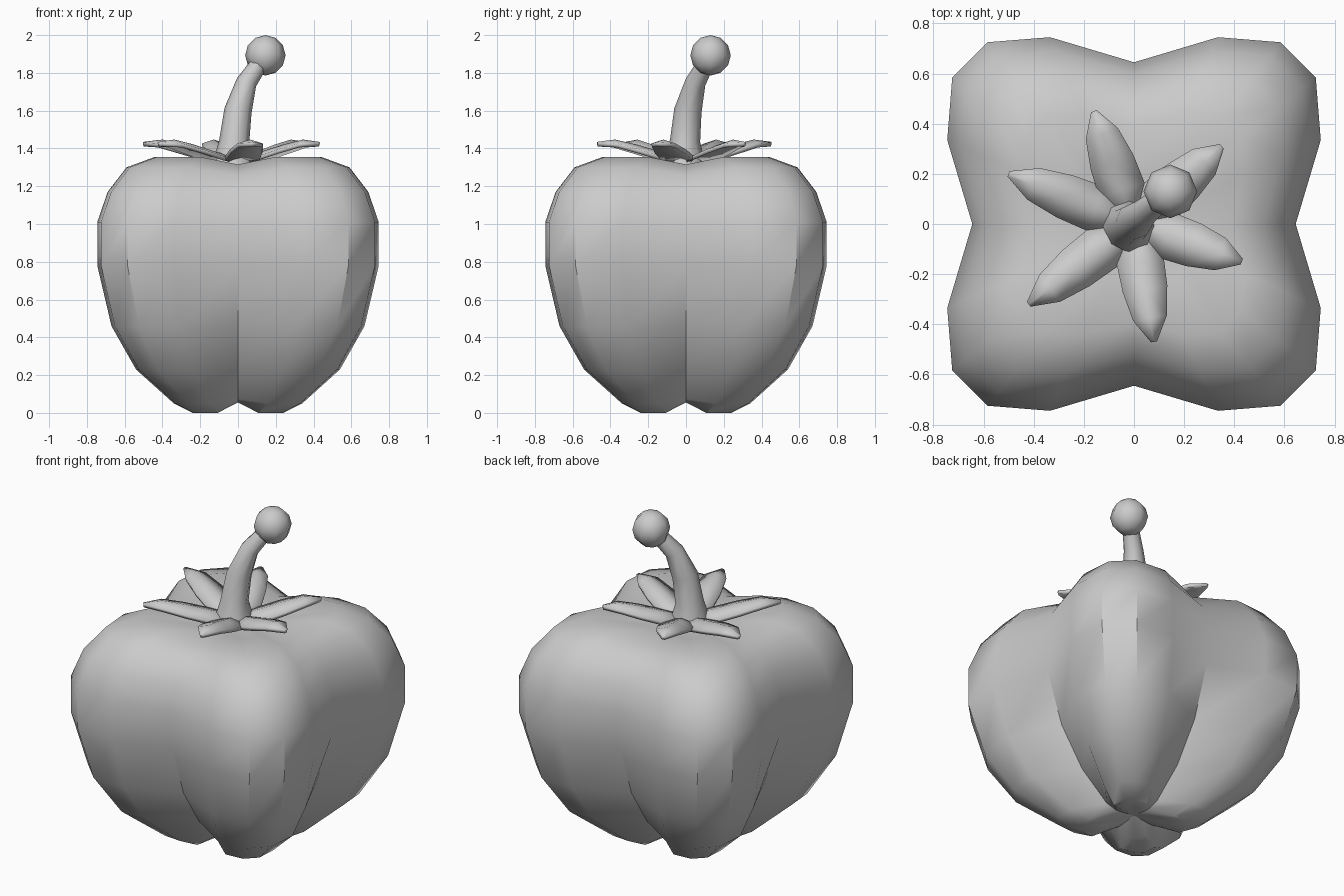
import bpy, bmesh, math
from mathutils import Vector

cube = bpy.data.objects.get("Cube")
if cube:
    bpy.data.objects.remove(cube)

grey = bpy.data.materials.new("plain_grey")
grey.use_nodes = True
grey.diffuse_color = (0.6, 0.6, 0.6, 1)
grey.node_tree.nodes["Principled BSDF"].inputs["Base Color"].default_value = (0.6, 0.6, 0.6, 1)


def finish(bm, name, angle):
    """Turn a bmesh into a named, smooth-shaded object."""
    bmesh.ops.recalc_face_normals(bm, faces=bm.faces[:])
    mesh = bpy.data.meshes.new(name)
    bm.to_mesh(mesh)
    bm.free()
    ob = bpy.data.objects.new(name, mesh)
    bpy.context.collection.objects.link(ob)
    mesh.materials.append(grey)
    bpy.ops.object.select_all(action='DESELECT')
    ob.select_set(True)
    bpy.context.view_layer.objects.active = ob
    bpy.ops.object.shade_smooth_by_angle(angle=math.radians(angle))
    return ob


def skin(bm, rings, bottom, top):
    """Bridge closed rings of points and close both ends with fans."""
    loops = [[bm.verts.new(p) for p in ring] for ring in rings]
    n = len(loops[0])
    for a, b in zip(loops, loops[1:]):
        for i in range(n):
            j = (i + 1) % n
            bm.faces.new((a[i], a[j], b[j], b[i]))
    for loop, tip in ((loops[0], bottom), (loops[-1], top)):
        v = bm.verts.new(tip)
        for i in range(n):
            bm.faces.new((loop[i], loop[(i + 1) % n], v))


# Four-lobed body: lobe reach, lobe height, valley reach, valley height
levels = [
    (0.14, 0.025, 0.07, 0.06), (0.24, 0.0, 0.13, 0.055),
    (0.34, 0.05, 0.20, 0.075), (0.54, 0.23, 0.38, 0.23),
    (0.67, 0.46, 0.53, 0.46), (0.745, 0.78, 0.635, 0.77),
    (0.745, 1.01, 0.645, 1.0), (0.69, 1.17, 0.60, 1.16),
    (0.59, 1.30, 0.51, 1.26), (0.44, 1.355, 0.39, 1.315),
    (0.22, 1.33, 0.20, 1.31),
]
lobe = [(1.0, 0.45), (0.973, 0.785), (0.785, 0.973), (0.45, 1.0)]


def body_ring(reach, z, valley, valley_z):
    ring = []
    for q in range(4):
        c, s = round(math.cos(q * math.pi / 2)), round(math.sin(q * math.pi / 2))
        ring.append((c * valley, s * valley, valley_z))
        for u, v in lobe:
            ring.append(((c * u - s * v) * reach, (s * u + c * v) * reach, z))
    return ring


bm = bmesh.new()
skin(bm, [body_ring(*lv) for lv in levels], (0, 0, 0.07), (0, 0, 1.3))
finish(bm, "pepper_body", 38)

# Bent stem: centre and radius at each step
path = [((-0.02, -0.01, 1.30), 0.12), ((-0.02, -0.005, 1.44), 0.08),
        ((0.0, 0.01, 1.6), 0.073), ((0.045, 0.05, 1.75), 0.055),
        ((0.12, 0.11, 1.86), 0.045)]
points = [Vector(p) for p, r in path]
rings = []
for i, (p, r) in enumerate(path):
    along = points[min(i + 1, len(path) - 1)] - points[max(i - 1, 0)]
    turn = Vector((0, 0, 1)).rotation_difference(along)
    rings.append([points[i] + turn @ Vector((r * math.cos(a), r * math.sin(a), 0))
                  for a in (k * math.pi / 4 for k in range(8))])
bm = bmesh.new()
skin(bm, rings, points[0], points[-1])
finish(bm, "stem", 50)

# Round knob at the stem end
bm = bmesh.new()
bmesh.ops.create_uvsphere(bm, u_segments=8, v_segments=6, radius=0.107)
bmesh.ops.translate(bm, verts=bm.verts[:], vec=(0.145, 0.13, 1.893))
finish(bm, "stem_knob", 60)

# Six ridged leaves: share of length, half width, ridge height
leaf = [(0.0, 0.03, 1.35), (0.3, 0.095, 1.385), (0.55, 0.09, 1.42),
        (0.8, 0.068, 1.447), (1.0, 0.012, 1.435)]
tips = [(-0.5, 0.2), (-0.16, 0.45), (0.35, 0.31), (0.43, -0.15), (0.08, -0.47), (-0.42, -0.32)]
bm = bmesh.new()
for tip in tips:
    end = Vector((*tip, 0))
    side = Vector((-tip[1], tip[0], 0)).normalized()
    rows = []
    for t, w, z in leaf:
        mid = end * t + Vector((0, 0, z))
        drop = Vector((0, 0, 0.3 * w))
        rows.append([bm.verts.new(p) for p in (mid - side * w - drop, mid, mid + side * w - drop)])
    for a, b in zip(rows, rows[1:]):
        for i in range(2):
            bm.faces.new((a[i], b[i], b[i + 1], a[i + 1]))
leaves = finish(bm, "leaf_crown", 50)
thick = leaves.modifiers.new("thickness", 'SOLIDIFY')
thick.thickness = 0.022
thick.offset = -1
